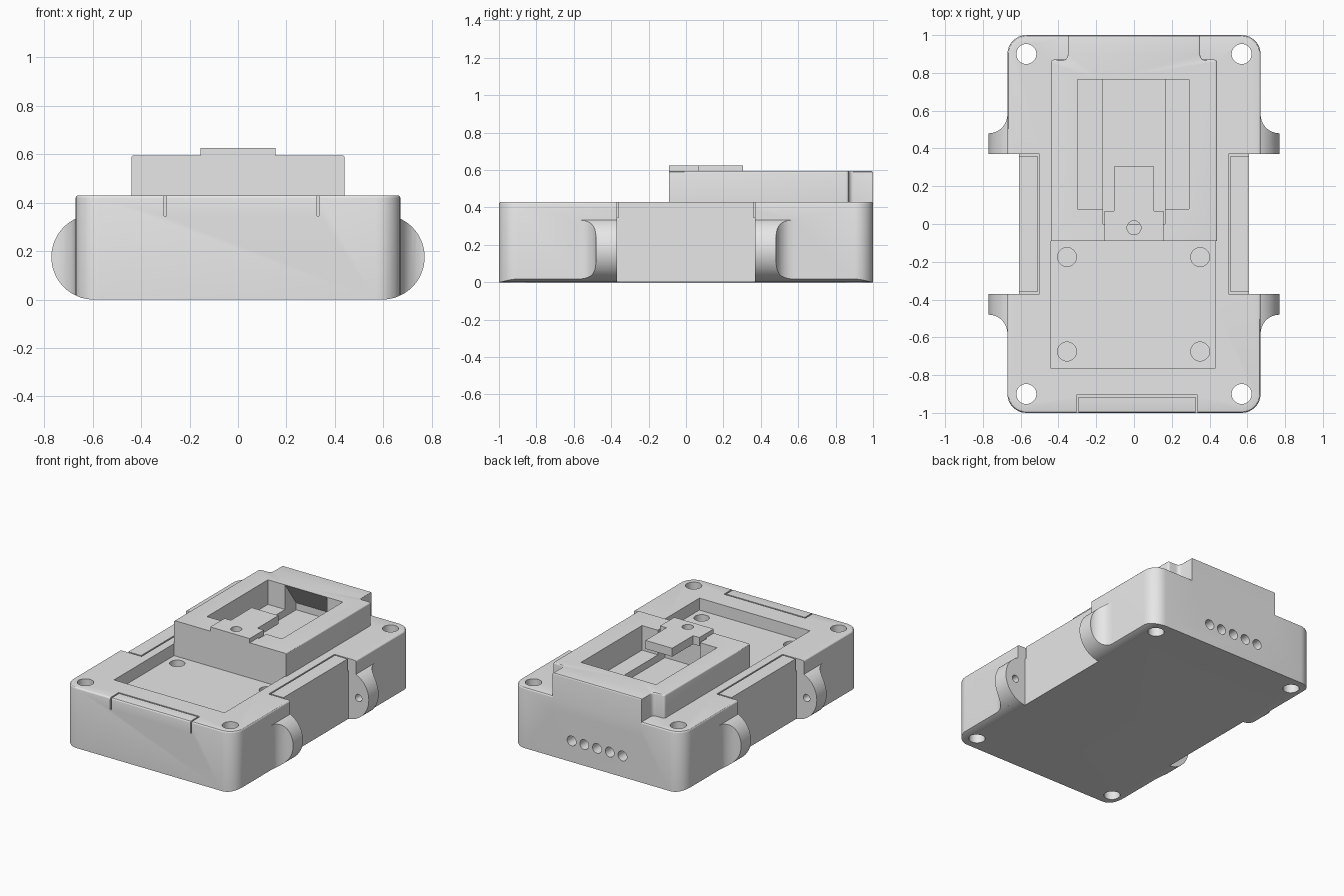
import bpy, bmesh, math
from mathutils import Vector

if "Cube" in bpy.data.objects:
    bpy.data.objects.remove(bpy.data.objects["Cube"])

grey = bpy.data.materials.new("plain_grey")
grey.use_nodes = True
grey.diffuse_color = (0.8, 0.8, 0.8, 1)
grey.node_tree.nodes["Principled BSDF"].inputs["Base Color"].default_value = (0.8, 0.8, 0.8, 1)


def arc(cx, cy, r, start, end, steps=8):
    angles = [math.radians(start + (end - start) * i / steps) for i in range(steps + 1)]
    return [(cx + r * math.cos(a), cy + r * math.sin(a)) for a in angles]


def prism(name, pts, lo, hi, axis="z", bevel=0, keep=None):
    """Extrude a 2D outline along an axis, optionally rounding its upper rim."""
    place = {"z": lambda a, b, h: (a, b, h),
             "y": lambda a, b, h: (a, h, b),
             "x": lambda a, b, h: (h, a, b)}[axis]
    bm = bmesh.new()
    bottom = [bm.verts.new(place(a, b, lo)) for a, b in pts]
    top = [bm.verts.new(place(a, b, hi)) for a, b in pts]
    bm.faces.new(bottom)
    cap = bm.faces.new(top)
    for i in range(len(pts)):
        j = (i + 1) % len(pts)
        bm.faces.new((bottom[i], bottom[j], top[j], top[i]))
    bmesh.ops.recalc_face_normals(bm, faces=bm.faces)
    if bevel:
        rim = [e for e in cap.edges if keep is None or keep(e)]
        bmesh.ops.bevel(bm, geom=rim, offset=bevel, segments=3, profile=0.5, affect="EDGES")
    mesh = bpy.data.meshes.new(name)
    bm.to_mesh(mesh)
    bm.free()
    mesh.materials.append(grey)
    obj = bpy.data.objects.new(name, mesh)
    bpy.context.scene.collection.objects.link(obj)
    return obj


def box(name, x0, x1, y0, y1, z0, z1):
    return prism(name, [(x0, y0), (x1, y0), (x1, y1), (x0, y1)], z0, z1)


def rod(name, a, b, r, lo, hi, axis="z", sides=32):
    return prism(name, arc(a, b, r, 0, 360, sides)[:-1], lo, hi, axis)


def combine(target, tool, operation="DIFFERENCE"):
    """Apply a boolean at once and discard the tool."""
    mod = target.modifiers.new("combine", "BOOLEAN")
    mod.operation, mod.object, mod.solver = operation, tool, "EXACT"
    bpy.context.view_layer.update()
    graph = bpy.context.evaluated_depsgraph_get()
    result = bpy.data.meshes.new_from_object(target.evaluated_get(graph))
    target.modifiers.clear()
    target.data = result
    bpy.data.objects.remove(tool)


TOP, FLOOR = 0.43, 0.345

# Main body: rounded slab with softened top rim
outline = []
for sx, sy, start in ((1, 1, 0), (-1, 1, 90), (-1, -1, 180), (1, -1, 270)):
    outline += arc(sx * 0.57, sy * 0.9, 0.1, start, start + 90)
body = prism("case_body", outline, 0, TOP, bevel=0.012)

for s in (-1, 1):
    # Rounded lower long edges and narrowed waist
    curve = arc(0.595, 0.175, 0.175, 270, 300, 5)
    curve += [(0.9, curve[-1][1]), (0.9, -0.1), (0.595, -0.1)]
    combine(body, prism("edge_cut", [(s * x, z) for x, z in curve], -1.1, 1.1, "y"))
    combine(body, box("waist_cut", s * 0.61, s * 0.9, -0.37, 0.37, -0.1, 0.6))

    # Hinge ears: flared outline trimmed to a disc
    for t in (-1, 1):
        flare = [(0.56, 0.37), (0.8, 0.37), (0.8, 0.48)] + arc(0.77, 0.58, 0.1, 270, 180) + [(0.56, 0.58)]
        ear = prism("hinge_ear", [(s * x, t * y) for x, y in flare], -0.1, 0.5)
        disc = rod("ear_disc", s * 0.595, 0.175, 0.175, -0.7, 0.7, "y", 64)
        combine(ear, disc, "INTERSECT")
        combine(body, ear, "UNION")
        combine(body, rod("pin_hole", s * 0.69, 0.17, 0.026, min(t * 0.3, t * 0.45), max(t * 0.3, t * 0.45), "y", 20))

    # Thin slits around the side panels
    combine(body, box("side_slit", s * 0.5, s * 0.51, -0.37, 0.37, FLOOR, 0.6))
    for t in (-1, 1):
        combine(body, box("end_slit", s * 0.505, s * 0.7, t * 0.36, t * 0.37, FLOOR, 0.6))

# Slits around the front panel
for x in (-0.3, 0.33):
    combine(body, box("front_slit", x - 0.005, x + 0.005, -1.1, -0.905, FLOOR, 0.6))
combine(body, box("front_slit", -0.305, 0.335, -0.915, -0.905, FLOOR, 0.6))

# Front tray with four round sinks, continued under the tower
combine(body, box("tray_cut", -0.44, 0.43, -0.765, 0, FLOOR, 0.7))
for x in (-0.355, 0.35):
    for y in (-0.675, -0.175):
        combine(body, rod("sink_cut", x, y, 0.05, 0.29, 0.4))

# Raised tower, narrowed at the back
half = [(0.44, -0.09)] + arc(0.425, 0.855, 0.015, 0, 90, 4) + arc(0.375, 0.895, 0.025, 270, 180, 4) + [(0.35, 1)]
plan = half + [(-x, y) for x, y in reversed(half)]
tower = prism("tower", plan, 0.33, 0.595, bevel=0.01,
              keep=lambda e: max(v.co.y for v in e.verts) > 0)
combine(body, tower, "UNION")

# Tower pocket, central channel and undercut ramp in its back wall
combine(body, box("pocket_cut", -0.3, 0.29, 0.08, 0.765, 0.42, 0.8))
channel = [(0.0, 0.37), (0.89, 0.37), (0.89, 0.42), (0.765, 0.594), (0.765, 0.8), (0.0, 0.8)]
combine(body, prism("channel_cut", channel, -0.165, 0.165, "x"))

# T-shaped latch plate overhanging the pocket
tee = [(0.155, -0.09), (0.155, 0.07), (0.105, 0.07), (0.105, 0.305)]
latch = prism("latch_plate", tee + [(-x, y) for x, y in reversed(tee)], 0.565, 0.625)
combine(body, latch, "UNION")
combine(body, rod("latch_hole", 0, -0.02, 0.037, 0.5, 0.8))

# Corner screw holes and the row of ports at the back
for x in (-0.57, 0.57):
    for y in (-0.9, 0.9):
        combine(body, rod("screw_hole", x, y, 0.053, -0.1, 0.6))
for i in range(-2, 3):
    combine(body, rod("port", i * 0.1, 0.15, 0.035, 0.9, 1.1, "y", 24))

# Smooth the curved walls, keep the edges crisp
bpy.ops.object.select_all(action="DESELECT")
body.select_set(True)
bpy.context.view_layer.objects.active = body
bpy.ops.object.shade_smooth_by_angle(angle=math.radians(30))
